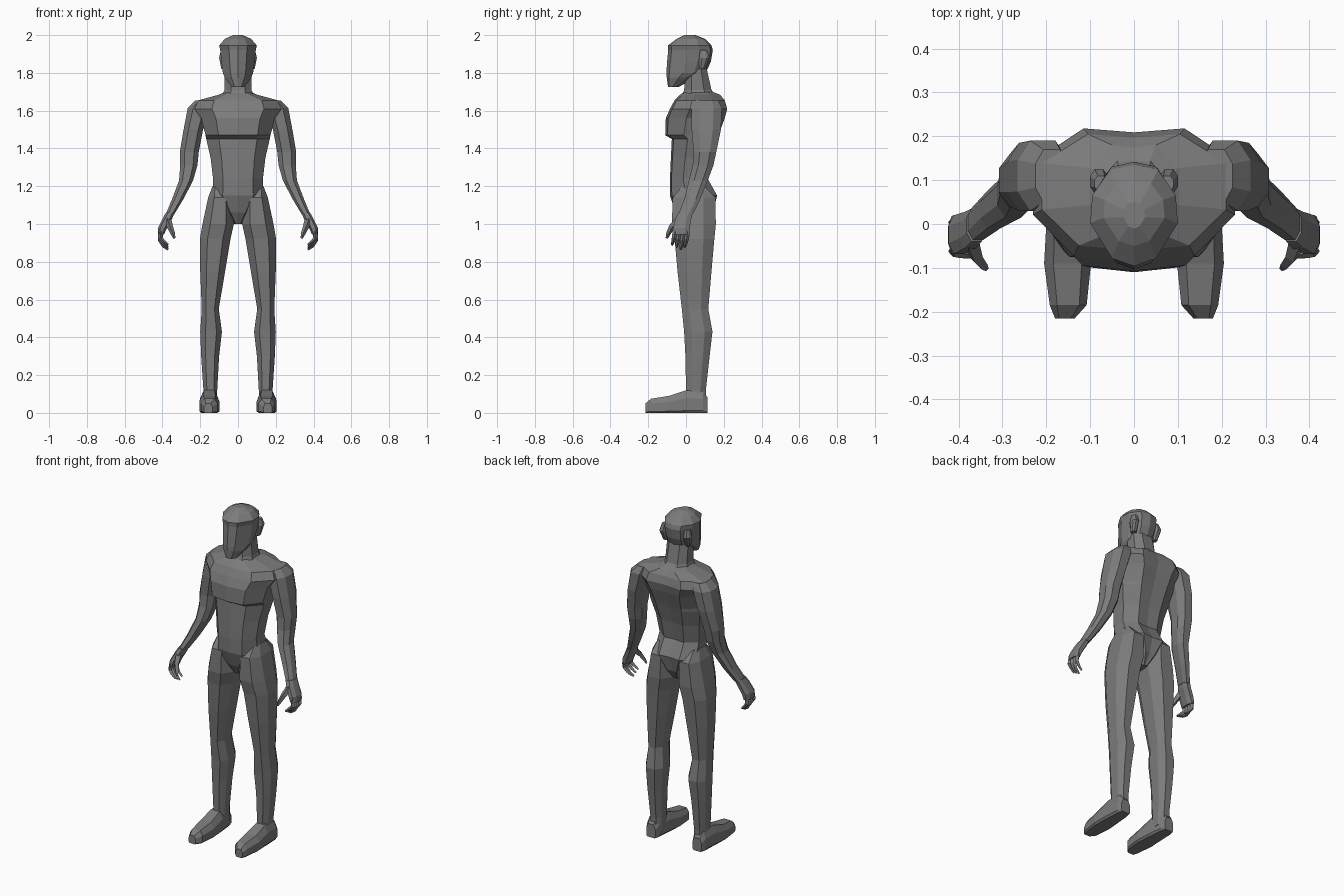
import bpy
import bmesh
from mathutils import Vector

old = bpy.data.objects.get("Cube")
if old:
    bpy.data.objects.remove(old, do_unlink=True)

grey = bpy.data.materials.new("plain_grey")
grey.use_nodes = True
grey.diffuse_color = (0.2, 0.2, 0.2, 1)
grey.node_tree.nodes["Principled BSDF"].inputs["Base Color"].default_value = grey.diffuse_color

# Half cross-sections from front to back, in unit coordinates
OCTAGON = [(.5, -1), (1, -.45), (1, .45), (.5, 1)]
TRUNK = [(0, -1), (.6, -.92), (1, -.3), (1, .5), (.5, 1), (0, .94)]
SKULL = [(0, -1), (.5, -.85), (1, -.15), (.95, .4), (.55, .9), (0, 1)]
SOLE = [(.8, -1), (1, -.8), (1, .3), (.6, 1)]


def full_section(half):
    """Mirror a half section into a closed loop."""
    return half + [(-u, v) for u, v in reversed(half) if u > 0]


def skin(name, loops):
    """Bridge a list of equal point loops and cap both ends."""
    bm = bmesh.new()
    rows = [[bm.verts.new(p) for p in loop] for loop in loops]
    count = len(rows[0])
    for low, high in zip(rows, rows[1:]):
        for i in range(count):
            j = (i + 1) % count
            bm.faces.new((low[i], low[j], high[j], high[i]))
    bm.faces.new(rows[0])
    bm.faces.new(rows[-1])
    bmesh.ops.recalc_face_normals(bm, faces=bm.faces)
    mesh = bpy.data.meshes.new(name)
    bm.to_mesh(mesh)
    bm.free()
    mesh.materials.append(grey)
    obj = bpy.data.objects.new(name, mesh)
    bpy.context.collection.objects.link(obj)
    return obj


def loft(name, half, rings, side=1, along_y=False):
    """Each ring: station, min and max across, min and max of the other axis."""
    loops = []
    for station, x0, x1, v0, v1 in rings:
        loop = []
        for u, v in full_section(half):
            x = side * ((x0 + x1) / 2 + u * (x1 - x0) / 2)
            w = (v0 + v1) / 2 + v * (v1 - v0) / 2
            loop.append((x, station, w) if along_y else (x, w, station))
        loops.append(loop)
    return skin(name, loops)


def central(name, half, rings):
    """Loft a body part that is symmetric about the middle."""
    return loft(name, half, [(z, -w, w, front, back) for z, w, front, back in rings])


def digit(name, points, radii, side):
    """Tapered square tube through the given points."""
    points = [Vector((side * x, y, z)) for x, y, z in points]
    loops = []
    for i, p in enumerate(points):
        way = points[min(i + 1, len(points) - 1)] - points[max(i - 1, 0)]
        across = way.cross(Vector((0, 1, 0))).normalized()
        other = way.cross(across).normalized()
        r = radii[i]
        loops.append([p + across * r, p + other * r, p - across * r, p - other * r])
    return skin(name, loops)


# Trunk with the chest shelf
central("torso", TRUNK, [
    (1.0, .02, -.02, .1), (1.06, .065, -.055, .14), (1.15, .135, -.085, .165),
    (1.24, .132, -.085, .115), (1.35, .145, -.08, .135), (1.45, .168, -.075, .165),
    (1.47, .172, -.11, .172), (1.56, .195, -.107, .205), (1.61, .23, -.085, .218),
    (1.655, .21, -.06, .205), (1.685, .1, -.03, .18), (1.7, .07, -.01, .14)])

# Neck and head
central("neck", OCTAGON, [
    (1.66, .09, -.03, .17), (1.71, .072, -.01, .135), (1.82, .07, .0, .11)])
central("head", SKULL, [
    (1.725, .035, -.095, -.04), (1.775, .07, -.102, .05), (1.8, .08, -.104, .105),
    (1.86, .088, -.1, .132), (1.92, .094, -.094, .142), (1.945, .1, -.096, .135),
    (1.98, .07, -.05, .1), (2.0, .025, -.01, .05)])

ARM = [
    (1.655, .15, .225, .05, .17), (1.615, .15, .266, .03, .19), (1.5, .185, .288, .03, .185),
    (1.38, .208, .308, .04, .16), (1.31, .215, .306, .035, .145), (1.23, .238, .312, .015, .115),
    (1.13, .29, .35, -.01, .075), (1.05, .338, .383, -.04, .035)]
HAND = [
    (1.06, .336, .382, -.04, .035), (1.03, .348, .398, -.055, .028),
    (.98, .375, .423, -.068, .02), (.945, .392, .424, -.068, .018)]
LEG = [
    (1.2, .08, .135, -.02, .1), (1.14, .03, .158, -.07, .155), (1.0, .022, .188, -.075, .158),
    (.92, .04, .202, -.06, .15), (.75, .068, .2, -.045, .135), (.55, .102, .192, -.022, .118),
    (.43, .085, .2, -.01, .14), (.3, .1, .195, -.003, .125), (.12, .11, .183, .0, .105),
    (.04, .11, .185, .0, .105)]
FOOT = [
    (-.215, .135, .18, .0, .05), (-.185, .108, .192, .0, .075), (-.09, .098, .205, .0, .09),
    (.0, .105, .2, .0, .12), (.09, .115, .195, .0, .115), (.115, .125, .185, .0, .08)]
EAR = [(1.82, .06, .088, .07, .1), (1.88, .06, .1, .07, .125), (1.92, .06, .09, .075, .11)]

# Paired parts
for label, side in (("left", 1), ("right", -1)):
    loft(label + "_arm", OCTAGON, ARM, side)
    loft(label + "_palm", OCTAGON, HAND, side)
    loft(label + "_leg", OCTAGON, LEG, side)
    loft(label + "_foot", SOLE, FOOT, side, along_y=True)
    loft(label + "_ear", OCTAGON, EAR, side)
    for n in range(4):
        y = .008 - n * .022
        drop = .012 * abs(n - 1)
        digit(f"{label}_finger_{n + 1}",
              [(.408, y, .96), (.412, y - .005, .915 + drop / 2),
               (.395, y - .01, .885 + drop), (.37, y - .015, .865 + drop)],
              [.013, .012, .01, .006], side)
    digit(label + "_thumb",
          [(.372, -.04, 1.02), (.36, -.075, .985), (.345, -.093, .95), (.337, -.102, .925)],
          [.02, .016, .012, .006], side)
